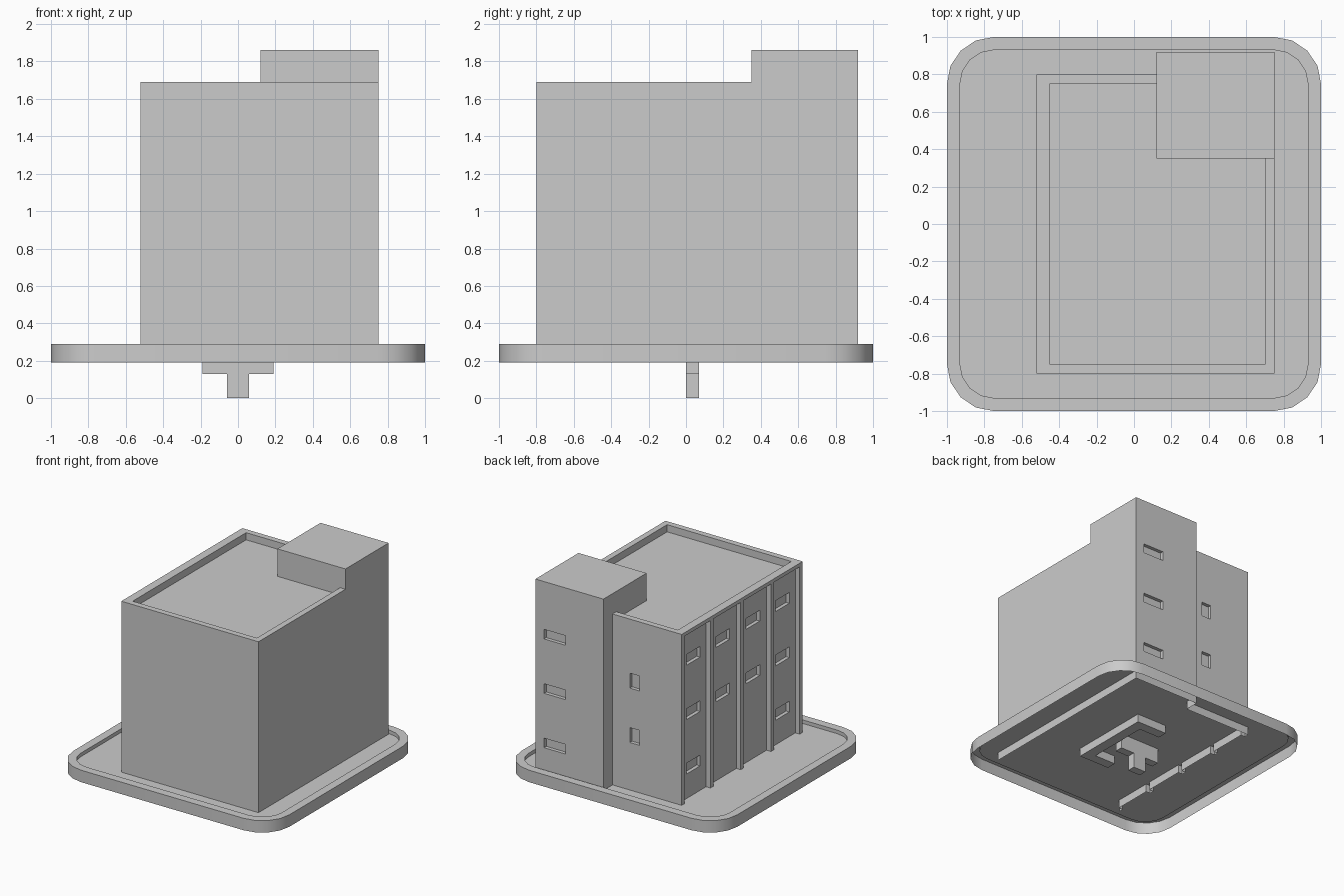
import bpy, bmesh, math
from mathutils import Vector

if "Cube" in bpy.data.objects:
    bpy.data.objects.remove(bpy.data.objects["Cube"])

FLOOR, LOW, RIM = 0.26, 0.19, 0.29      # tray floor, lower edge, tray rim
ROOF, PARAPET, TOWER = 1.63, 1.69, 1.86
CORNICE = 1.66


def finish(bm, name, smooth=False):
    bmesh.ops.remove_doubles(bm, verts=bm.verts, dist=1e-4)
    me = bpy.data.meshes.new(name)
    bm.to_mesh(me)
    bm.free()
    ob = bpy.data.objects.new(name, me)
    bpy.context.collection.objects.link(ob)
    if smooth:
        bpy.context.view_layer.objects.active = ob
        ob.select_set(True)
        bpy.ops.object.shade_smooth_by_angle(angle=math.radians(35))
        ob.select_set(False)
    return ob


def face(bm, pts):
    return bm.faces.new([bm.verts.new(p) for p in pts])


def flat(bm, pts, z):
    return face(bm, [(x, y, z) for x, y in pts])


def wall(bm, a, b, z0, z1, windows=(), depth=0.03):
    """Wall from a to b, outside on the right hand; windows are (u, z, w, h) recesses."""
    a, b = Vector(a), Vector(b)
    length = (b - a).length
    d = (b - a) / length
    inward = Vector((-d.y, d.x))

    def pt(u, z, k=0.0):
        p = a + d * u + inward * k
        return (p.x, p.y, z)

    us, zs = {0, length}, {z0, z1}
    for u, z, w, h in windows:
        us |= {u - w / 2, u + w / 2}
        zs |= {z - h / 2, z + h / 2}
    us, zs = sorted(us), sorted(zs)
    for u0, u1 in zip(us, us[1:]):
        for v0, v1 in zip(zs, zs[1:]):
            um, vm = (u0 + u1) / 2, (v0 + v1) / 2
            hole = any(abs(um - u) < w / 2 and abs(vm - z) < h / 2 for u, z, w, h in windows)
            ring = [(u0, v0), (u1, v0), (u1, v1), (u0, v1)]
            face(bm, [pt(u, v, depth if hole else 0) for u, v in ring])
            if hole:
                for p, q in zip(ring, ring[1:] + ring[:1]):
                    face(bm, [pt(*p), pt(*q), pt(*q, depth), pt(*p, depth)])


def rounded(r, c=0.75, seg=4):
    pts = []
    for i, (sx, sy) in enumerate([(1, 1), (-1, 1), (-1, -1), (1, -1)]):
        for k in range(seg + 1):
            t = math.pi / 2 * (i + k / seg)
            pts.append((sx * c + r * math.cos(t), sy * c + r * math.sin(t)))
    return pts


# Base tray: open underneath, rounded rim around a sunken floor
bm = bmesh.new()
rings = [[bm.verts.new((x, y, z)) for x, y in rounded(r)]
         for r, z in [(0.25, LOW), (0.25, RIM), (0.18, RIM), (0.18, FLOOR)]]
for lo, hi in zip(rings, rings[1:]):
    n = len(lo)
    for i in range(n):
        j = (i + 1) % n
        bm.faces.new([lo[i], lo[j], hi[j], hi[i]])
bm.faces.new(rings[-1])
finish(bm, "base_tray", smooth=True)

# Building shell: plain front and right sides
bm = bmesh.new()
rows = (0.51, 0.965, 1.42)
wall(bm, (-0.52, -0.8), (0.75, -0.8), FLOOR, PARAPET)
wall(bm, (0.75, -0.8), (0.75, 0.35), LOW, PARAPET)
wall(bm, (0.75, 0.35), (0.75, 0.92), LOW, TOWER)

# Stair tower with its back windows
wall(bm, (0.75, 0.92), (0.12, 0.92), LOW, TOWER, [(0.18, z, 0.2, 0.08) for z in rows])
wall(bm, (0.12, 0.92), (0.12, 0.8), LOW, TOWER)
wall(bm, (0.12, 0.8), (0.12, 0.35), ROOF, TOWER)
wall(bm, (0.12, 0.35), (0.75, 0.35), ROOF, TOWER)
flat(bm, [(0.12, 0.35), (0.75, 0.35), (0.75, 0.92), (0.12, 0.92)], TOWER)

# Back wall with two narrow windows
wall(bm, (0.12, 0.8), (-0.52, 0.8), LOW, PARAPET,
     [(0.205, z, 0.09, 0.125) for z in (0.72, 1.175)])

# Left side: cornice, pilasters and recessed window bays
X, XR = -0.52, -0.48
wall(bm, (X, 0.8), (X, -0.8), CORNICE, PARAPET)
pilasters = [(0.8, 0.76), (0.42, 0.38), (0.02, -0.02), (-0.38, -0.42), (-0.76, -0.8)]
for y0, y1 in pilasters:
    wall(bm, (X, y0), (X, y1), LOW, CORNICE)
for i in range(4):
    y0, y1 = pilasters[i][1], pilasters[i + 1][0]
    levels = rows if i in (0, 3) else rows[1:]
    wall(bm, (X, y0), (XR, y0), LOW, CORNICE)
    wall(bm, (XR, y0), (XR, y1), LOW, CORNICE,
         [((y0 - y1) / 2, z, 0.18, 0.09) for z in levels])
    wall(bm, (XR, y1), (X, y1), LOW, CORNICE)
    flat(bm, [(X, y0), (XR, y0), (XR, y1), (X, y1)], CORNICE)

# Parapet and sunken roof
inner = [(0.70, 0.35), (0.70, -0.75), (-0.45, -0.75), (-0.45, 0.75), (0.12, 0.75)]
flat(bm, [(X, -0.8), (0.75, -0.8), (0.75, 0.35)] + inner + [(0.12, 0.8), (X, 0.8)], PARAPET)
for p, q in zip(inner, inner[1:]):
    wall(bm, p, q, ROOF, PARAPET)
flat(bm, [(0.12, 0.35)] + inner, ROOF).normal_flip()
finish(bm, "building")


def prism(name, outline, direction):
    """Solid made by pushing a flat outline along a direction."""
    bm = bmesh.new()
    f = face(bm, outline)
    res = bmesh.ops.extrude_face_region(bm, geom=[f], use_keep_orig=True)
    bmesh.ops.translate(bm, vec=direction,
                        verts=[v for v in res["geom"] if isinstance(v, bmesh.types.BMVert)])
    bmesh.ops.recalc_face_normals(bm, faces=bm.faces)
    return finish(bm, name)


# Mounting peg under the tray
tee = [(-0.19, FLOOR), (-0.19, 0.13), (-0.06, 0.13), (-0.06, 0),
       (0.06, 0), (0.06, 0.13), (0.19, 0.13), (0.19, FLOOR)]
prism("mounting_peg", [(x, 0, z) for x, z in tee], (0, 0.07, 0))

# U-shaped stiffener around the peg
u = [(0, -0.325), (0.29, -0.325), (0.29, 0.395), (0, 0.395),
     (0, 0.31), (0.2, 0.31), (0.2, -0.24), (0, -0.24)]
prism("peg_bracket", [(x, y, LOW) for x, y in u], (0, 0, FLOOR - LOW))
